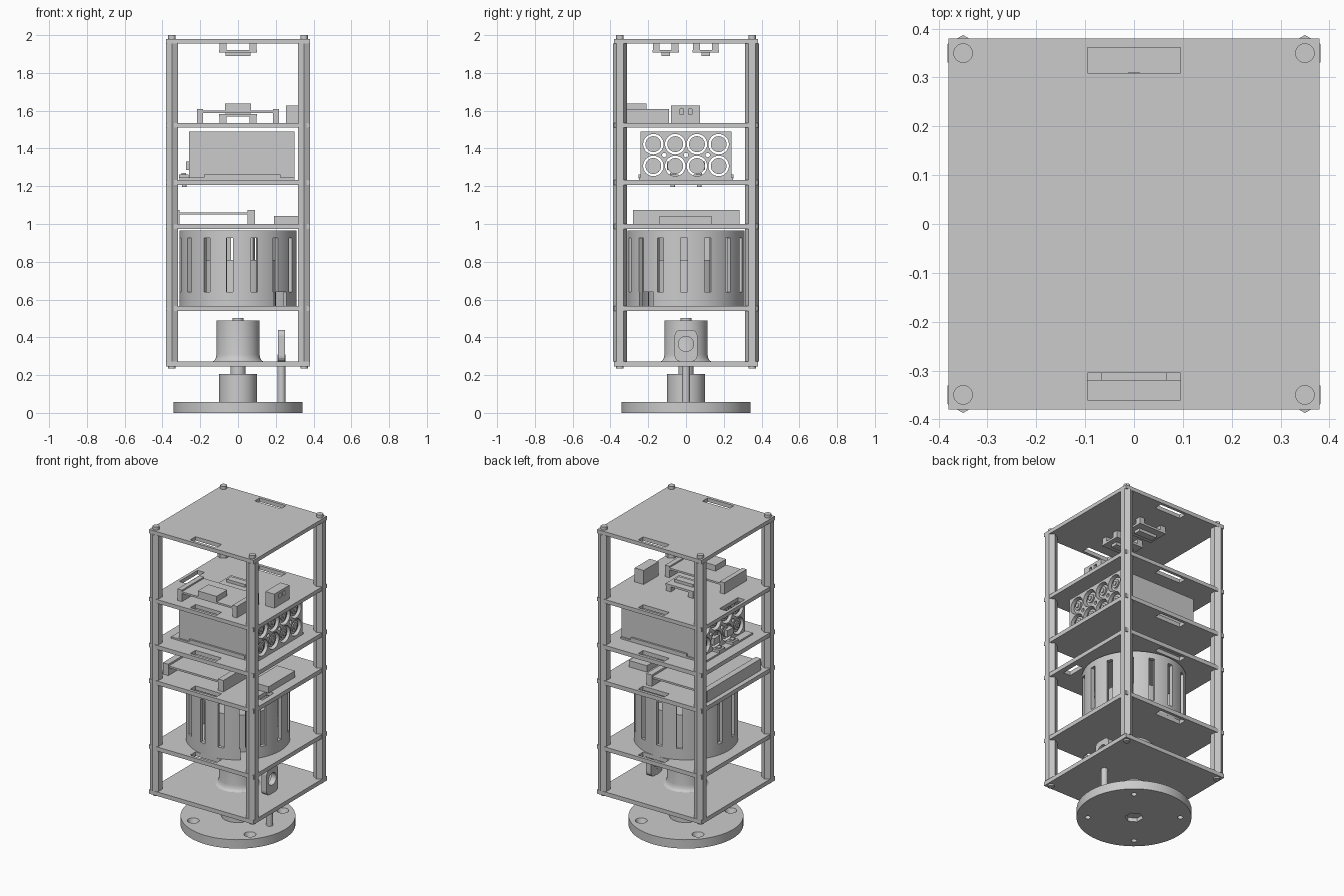
import bpy, bmesh
from math import sin, cos, pi, radians
from mathutils import Matrix

if "Cube" in bpy.data.objects:
    bpy.data.objects.remove(bpy.data.objects["Cube"])


def finish(name, bm):
    me = bpy.data.meshes.new(name)
    bm.to_mesh(me)
    bm.free()
    ob = bpy.data.objects.new(name, me)
    bpy.context.collection.objects.link(ob)
    return ob


def activate(ob):
    bpy.ops.object.select_all(action='DESELECT')
    ob.select_set(True)
    bpy.context.view_layer.objects.active = ob


def smooth(ob):
    activate(ob)
    bpy.ops.object.shade_smooth_by_angle(angle=radians(35))
    return ob


def box(name, x, y, z, rot=0):
    """Box from (min, max) pairs, turned about the z axis of the scene."""
    bm = bmesh.new()
    bmesh.ops.create_cube(bm, size=1)
    for v in bm.verts:
        v.co = [r[0] + (c + .5) * (r[1] - r[0]) for c, r in zip(v.co, (x, y, z))]
    bm.transform(Matrix.Rotation(rot, 4, 'Z'))
    return finish(name, bm)


def cyl(name, a, b, r, r2=None, at=(0, 0), axis='Z', n=32):
    """Cylinder or cone from a to b along the axis."""
    bm = bmesh.new()
    bmesh.ops.create_cone(bm, cap_ends=True, segments=n, radius1=r,
                          radius2=r if r2 is None else r2, depth=b - a)
    mid = (a + b) / 2
    if axis == 'X':
        bm.transform(Matrix.Translation((mid, *at)) @ Matrix.Rotation(pi / 2, 4, 'Y'))
    else:
        bm.transform(Matrix.Translation((*at, mid)))
    ob = finish(name, bm)
    return smooth(ob) if n > 8 else ob


def lathe(name, profile, n=64):
    """Revolve a closed (radius, z) outline about the z axis."""
    bm = bmesh.new()
    rings = [[bm.verts.new((r * cos(2 * pi * i / n), r * sin(2 * pi * i / n), z))
              for i in range(n)] for r, z in profile]
    for a, b in zip(rings, rings[1:] + rings[:1]):
        for i in range(n):
            j = (i + 1) % n
            bm.faces.new((a[i], a[j], b[j], b[i]))
    bmesh.ops.recalc_face_normals(bm, faces=bm.faces)
    return smooth(finish(name, bm))


def cut(ob, cutters):
    for c in cutters:
        c.hide_render = True
        m = ob.modifiers.new('cut', 'BOOLEAN')
        m.operation, m.solver, m.object = 'DIFFERENCE', 'EXACT', c
        activate(ob)
        bpy.ops.object.modifier_move_to_index(modifier=m.name, index=0)
        bpy.ops.object.modifier_apply(modifier=m.name)
        bpy.data.objects.remove(c)
    return ob


def plate(name, z0, z1, slots):
    p = box(name, (-.38, .38), (-.38, .38), (z0, z1))
    return cut(p, [box('slot_cutter', (x - w / 2, x + w / 2), (y - d / 2, y + d / 2),
                       (z0 - .05, z1 + .05)) for x, y, w, d in slots])


# Stacked plates with cable slots
pair = [(0, .335, .19, .052), (0, -.333, .19, .055)]
plate('bottom_plate', .245, .272, [])
plate('drum_plate', .54, .567, pair)
plate('driver_plate', .973, 1.0, pair + [(.32, -.18, .05, .12)])
plate('battery_plate', 1.207, 1.234, pair)
plate('controller_plate', 1.51, 1.535, pair + [(-.335, 0, .05, .19)])
plate('top_plate', 1.955, 1.98, pair)

# Hex corner posts with studs
for sx in (-1, 1):
    for sy in (-1, 1):
        at = (.35 * sx, .35 * sy)
        cyl('corner_post', .272, 1.955, .037, at=at, n=6)
        cyl('post_stud', .235, .285, .02, at=at, n=20)
        cyl('post_stud', 1.95, 2.0, .02, at=at, n=20)

# Base disc with countersunk holes and hex recess
base = cyl('base_disc', 0, .058, .342, n=64)
holes = [cyl('hole_cutter', -.002, .06, .016, .037, n=24,
             at=(.275 * cos(radians(50 + 90 * k)), .275 * sin(radians(50 + 90 * k))))
         for k in range(4)]
cut(base, holes + [cyl('hex_cutter', -.02, .025, .055, n=6)])
smooth(base)
cyl('base_hub', .055, .207, .1, n=48)
cyl('drive_shaft', .2, .25, .04)

# Motor housing with flared foot
cyl('motor_tip', .48, .503, .03)
lathe('motor_housing', [(.01, .272), (.135, .272), (.125, .278), (.118, .29),
                        (.114, .31), (.114, .488), (.01, .488)], 48)

# Rod sensor rising from the base
cyl('sensor_rod', .055, .31, .021, at=(.23, 0), n=24)
bm = bmesh.new()
ring = []
for k, (cy, cz) in enumerate([(.03, .41), (-.03, .41), (-.03, .302), (.03, .302)]):
    for i in range(5):
        a = pi / 2 * (k + i / 4)
        ring.append(bm.verts.new((.212, cy + .03 * cos(a), cz + .03 * sin(a))))
face = bm.faces.new(ring)
ext = bmesh.ops.extrude_face_region(bm, geom=[face])['geom']
bmesh.ops.translate(bm, vec=(.038, 0, 0),
                    verts=[v for v in ext if isinstance(v, bmesh.types.BMVert)])
bmesh.ops.recalc_face_normals(bm, faces=bm.faces)
cut(finish('sensor_block', bm),
    [cyl('eye_cutter', .2, .27, .04, at=(0, .365), axis='X')])

# Slotted drum with a core inside
drum = lathe('slotted_drum', [(.31, .567), (.31, .965), (.285, .965), (.285, .567)], 90)
slots = [box('slot_cutter', (.24, .36), (-.018, .018), (.64, .925), radians(262 + 24 * k))
         for k in range(15)]
slots.append(box('notch_cutter', (.24, .36), (-.05, .05), (.55, .64), radians(-43)))
cut(drum, slots)
smooth(drum)
cyl('drum_core', .567, .81, .2, n=48)

# Driver board on two rails, with a side module
for x in (-.33, .07):
    box('driver_rail', (x - .02, x + .02), (-.28, .283), (1.0, 1.075))
box('driver_board', (-.32, .06), (-.275, .278), (1.05, 1.062))
box('side_module', (.19, .32), (-.14, .135), (1.0, 1.042))

# Battery box with cells
bat = box('battery_box', (-.26, .3), (-.24, .24), (1.243, 1.49))
cells = [(y, z) for y in (-.173, -.057, .058, .173) for z in (1.307, 1.423)]
cut(bat, [cyl('cell_cutter', -.3, .35, .054, at=c, axis='X') for c in cells] +
    [cyl('bolt_cutter', -.3, .35, .012, at=(y, 1.365), axis='X', n=16)
     for y in (-.115, 0, .115)])
smooth(bat)
for c in cells:
    cyl('battery_cell', -.245, .285, .042, at=c, axis='X')
    cyl('cell_collar', -.252, .292, .028, at=c, axis='X', n=24)
    cyl('cell_contact', -.258, .298, .014, at=c, axis='X', n=16)
box('battery_tray', (-.31, .3), (-.25, .25), (1.234, 1.245))
for s in (-1, 1):
    box('tray_clip', (-.18, .225), sorted((s * .235, s * .252)), (1.24, 1.262))
    # Small switches beside the battery
    y = s * .07
    box('switch_body', (-.312, -.262), (y - .03, y + .03), (1.243, 1.262))
    box('switch_button', (-.3, -.275), (y - .015, y + .015), (1.26, 1.27))
    cyl('switch_pin', 1.195, 1.21, .012, at=(-.285, y), n=16)
    box('terminal_body', (-.275, -.2), (y - .03, y + .03), (1.285, 1.33))

# Controller board on rails with a chip
for x in (-.2, .2):
    box('controller_rail', (x - .016, x + .016), (-.32, -.09), (1.535, 1.61))
box('controller_board', (-.2, .2), (-.32, -.09), (1.588, 1.6))
box('controller_chip', (-.068, .068), (-.32, -.21), (1.598, 1.637))

# Twin-eye range sensor
cut(box('range_sensor', (.255, .32), (-.08, .075), (1.535, 1.627)),
    [box('eye_cutter', (.29, .35), (y - .01, y + .01), (1.58, 1.61)) for y in (-.022, .022)])


def small_board(y, z, d):
    """Little board on four feet; d is the direction it stands away from its plate."""
    def span(a, b):
        return sorted((z + d * a, z + d * b))
    for x in (-.08, .08):
        for f in (-.05, .05):
            box('board_foot', (x - .018, x + .018), (y + f - .018, y + f + .018), span(0, .042))
    box('small_board', (-.1, .1), (y - .07, y + .07), span(.033, .047))
    box('small_chip', (-.066, .066), (y - .023, y + .023), span(.04, .066))


# Small boards: one standing on the controller plate, two hung below the top plate
small_board(0, 1.535, 1)
for y in (-.108, .105):
    small_board(y, 1.955, -1)
